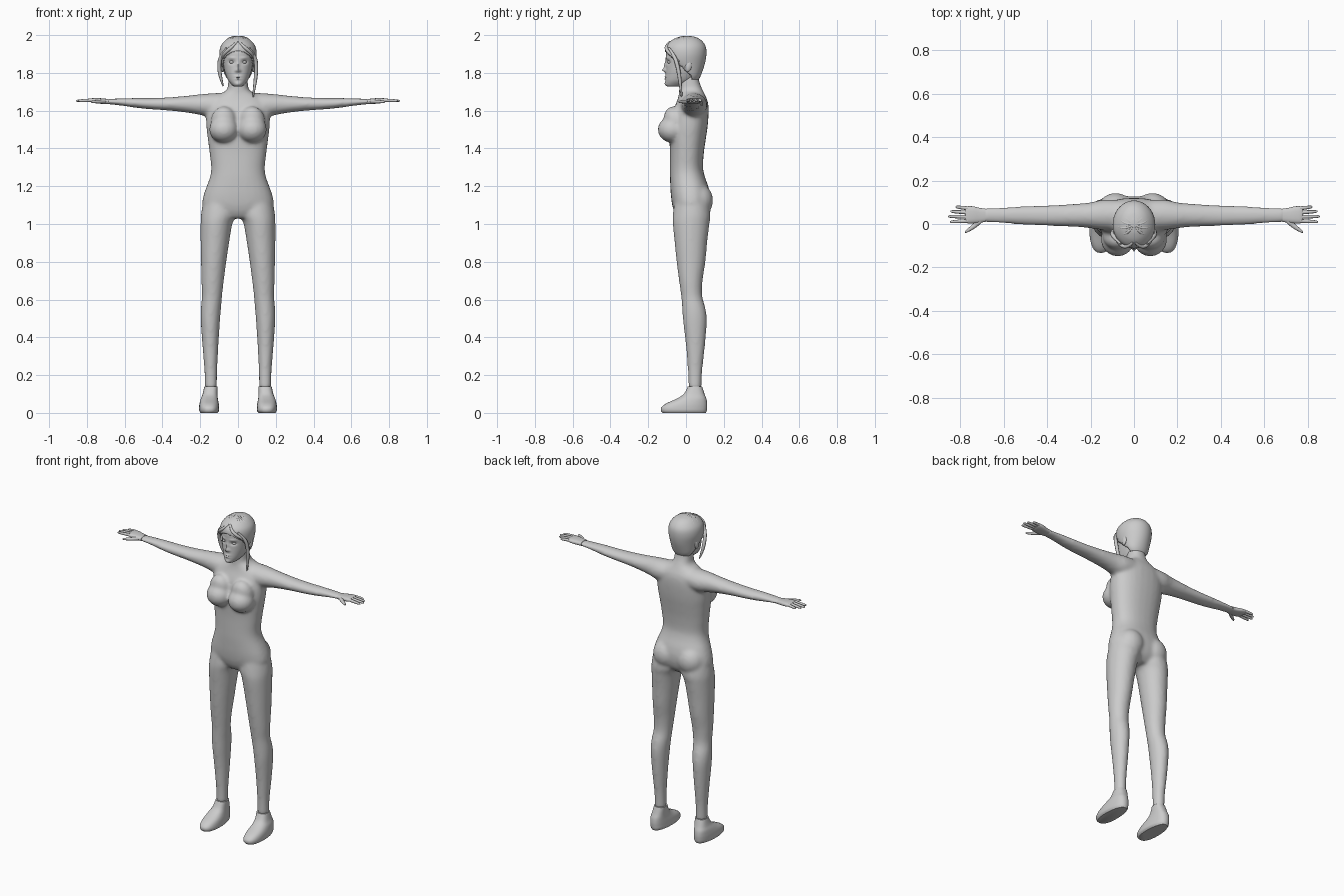
import bpy, bmesh, math
from mathutils import Vector, Matrix


def sgnpow(v, p):
    return math.copysign(abs(v) ** p, v)


def loft(bm, rings, axis='z', n=28, steps=4, p=2.0, s=1):
    """Smooth tube; ring = (position, a_min, a_max, b_min, b_max)."""
    sections = []
    for i in range(len(rings) - 1):
        r = [Vector(rings[min(max(j, 0), len(rings) - 1)]) for j in range(i - 1, i + 3)]
        for k in range(steps):
            t = k / steps
            sections.append(0.5 * (2 * r[1] + (r[2] - r[0]) * t
                                   + (2 * r[0] - 5 * r[1] + 4 * r[2] - r[3]) * t * t
                                   + (3 * r[1] - r[0] - 3 * r[2] + r[3]) * t ** 3))
    sections.append(Vector(rings[-1]))
    loops = []
    for q, a0, a1, b0, b1 in sections:
        loop = []
        for k in range(n):
            w = 2 * math.pi * k / n
            a = (a0 + a1) / 2 + (a1 - a0) / 2 * sgnpow(math.cos(w), 2 / p)
            b = (b0 + b1) / 2 + (b1 - b0) / 2 * sgnpow(math.sin(w), 2 / p)
            co = (a, b, q) if axis == 'z' else (q, a, b)
            loop.append(bm.verts.new((co[0] * s, co[1], co[2])))
        loops.append(loop)
    for l0, l1 in zip(loops, loops[1:]):
        for k in range(n):
            bm.faces.new((l0[k], l0[(k + 1) % n], l1[(k + 1) % n], l1[k]))
    bm.faces.new(loops[0])
    bm.faces.new(loops[-1])


def ball(bm, centre, radii, tilt=0.0):
    m = Matrix.Translation(centre) @ Matrix.Rotation(tilt, 4, 'X') @ Matrix.Diagonal((*radii, 1))
    bmesh.ops.create_uvsphere(bm, u_segments=20, v_segments=14, radius=1, matrix=m)


def finish(bm, name, angle=50):
    bmesh.ops.recalc_face_normals(bm, faces=bm.faces)
    me = bpy.data.meshes.new(name)
    bm.to_mesh(me)
    bm.free()
    ob = bpy.data.objects.new(name, me)
    bpy.context.collection.objects.link(ob)
    bpy.ops.object.select_all(action='DESELECT')
    ob.select_set(True)
    bpy.context.view_layer.objects.active = ob
    bpy.ops.object.shade_smooth_by_angle(angle=math.radians(angle))
    return ob


def sym(z, w, front, back):
    return (z, -w, w, front, back)


# Body: torso, arms and legs fused into one skin
bm = bmesh.new()
torso = [(1.03, .09, -.04, .08), (1.06, .15, -.06, .11), (1.10, .188, -.073, .125),
         (1.15, .183, -.08, .128), (1.20, .166, -.083, .118), (1.25, .148, -.085, .1),
         (1.30, .142, -.085, .09), (1.38, .151, -.085, .095), (1.45, .16, -.088, .105),
         (1.52, .168, -.085, .115), (1.60, .168, -.068, .12), (1.65, .15, -.048, .115),
         (1.685, .1, -.038, .10), (1.71, .06, -.036, .088), (1.75, .052, -.036, .072),
         (1.80, .05, -.03, .065)]
loft(bm, [sym(*r) for r in torso], p=2.3)
leg = [(1.12, .005, .185, -.06, .12), (1.05, .008, .196, -.07, .13), (1.0, .03, .198, -.07, .124),
       (.9, .047, .198, -.06, .112), (.8, .062, .196, -.05, .103), (.7, .075, .194, -.037, .088),
       (.62, .084, .191, -.026, .086), (.55, .09, .197, -.02, .104), (.48, .096, .197, -.015, .11),
       (.35, .104, .188, .0, .1), (.22, .11, .178, .01, .086), (.13, .111, .176, .013, .082)]
arm = [(.06, -.03, .11, 1.57, 1.695), (.14, -.028, .112, 1.565, 1.692), (.2, -.02, .1, 1.577, 1.687),
       (.26, -.014, .094, 1.588, 1.68), (.36, -.01, .088, 1.6, 1.671), (.46, -.006, .084, 1.607, 1.667),
       (.54, -.002, .081, 1.615, 1.667), (.62, .004, .076, 1.627, 1.665), (.695, .009, .072, 1.634, 1.663)]
for s in (1, -1):
    loft(bm, leg, s=s)
    loft(bm, arm, 'x', s=s)
    ball(bm, (s * .075, -.072, 1.5), (.078, .078, .07))
    ball(bm, (s * .075, -.055, 1.54), (.07, .06, .085), .35)
    ball(bm, (s * .085, .06, 1.125), (.085, .084, .09))
body = finish(bm, "body")
rm = body.modifiers.new("fuse", 'REMESH')
rm.mode, rm.voxel_size, rm.use_smooth_shade = 'VOXEL', .009, True
sm = body.modifiers.new("relax", 'SMOOTH')
sm.factor, sm.iterations = .5, 10

# Feet and hands
for s, side in ((1, "left"), (-1, "right")):
    bm = bmesh.new()
    loft(bm, [(0, .108, .198, -.125, .105), (.012, .1, .205, -.133, .11), (.03, .1, .206, -.13, .112),
              (.05, .102, .204, -.105, .112), (.075, .106, .198, -.05, .108), (.1, .108, .188, -.012, .098),
              (.14, .108, .178, .01, .085)], p=2.5, s=s)
    for v in bm.verts:  # narrower heel, wider toes
        k = 1 - .16 * min(max(v.co.y / .11, 0), 1) * (1 - min(v.co.z / .13, 1))
        v.co.x = s * .148 + (v.co.x - s * .148) * k
    finish(bm, side + "_foot")

    bm = bmesh.new()
    loft(bm, [(.685, .01, .071, 1.635, 1.662), (.71, .006, .074, 1.635, 1.664), (.74, .003, .081, 1.638, 1.667),
              (.765, .003, .082, 1.642, 1.667), (.777, .008, .078, 1.646, 1.664)], 'x', n=20, p=2.6, s=s)
    fingers = [((.765, .072), (.822, .079)), ((.768, .053), (.846, .058)),
               ((.768, .033), (.857, .035)), ((.766, .014), (.848, .01))]
    for (x0, y0), (x1, y1) in fingers:
        ring = []
        for t, r in ((0, .009), (.4, .0085), (.8, .007), (.95, .005), (1, .002)):
            y, z = y0 + (y1 - y0) * t, 1.656 - .004 * t
            ring.append((x0 + (x1 - x0) * t, y - r, y + r, z - r, z + r))
        loft(bm, ring, 'x', n=10, steps=2, s=s)
    thumb = [(.697, .01, .035, 1.638, 1.66), (.725, -.014, .016, 1.638, 1.658),
             (.75, -.03, -.007, 1.639, 1.656), (.772, -.04, -.026, 1.641, 1.653), (.778, -.041, -.036, 1.644, 1.65)]
    loft(bm, thumb, 'x', n=12, steps=3, s=s)
    finish(bm, side + "_hand")

# Head with sculpted face
bm = bmesh.new()
head = [(1.727, .018, -.092, -.04), (1.735, .031, -.107, .0), (1.76, .052, -.109, .04),
        (1.80, .068, -.107, .072), (1.84, .077, -.106, .09), (1.88, .082, -.107, .1),
        (1.92, .082, -.104, .1), (1.96, .066, -.08, .08), (1.985, .03, -.04, .04)]
loft(bm, [sym(*r) for r in head], n=72, steps=8, p=2.15)
bumps = [(.034, 1.857, .015, .010, -.011), (0, 1.815, .010, .010, .018), (0, 1.838, .007, .02, .010),
         (.012, 1.81, .006, .006, .005), (.034, 1.879, .018, .006, .004), (0, 1.78, .017, .004, .006),
         (0, 1.768, .014, .004, .006), (0, 1.774, .016, .002, -.003), (0, 1.742, .015, .009, .004)]
for v in bm.verts:
    if v.co.y < -.03:
        x, z = abs(v.co.x), v.co.z
        v.co.y -= sum(a * math.exp(-((x - bx) / sx) ** 2 - ((z - bz) / sz) ** 2) for bx, bz, sx, sz, a in bumps)
finish(bm, "head", 70)

bm = bmesh.new()
for s in (1, -1):
    ball(bm, (s * .033, -.085, 1.857), (.013, .013, .009))
finish(bm, "eyes")
bm = bmesh.new()
for s in (1, -1):
    ball(bm, (s * .082, .012, 1.835), (.01, .018, .03), -.2)
finish(bm, "ears")

# Hair cap with the face opening removed
bm = bmesh.new()
cap = [(1.762, .05, .0, .066), (1.79, .07, -.03, .08), (1.85, .09, -.1, .1), (1.9, .098, -.112, .108),
       (1.94, .092, -.107, .104), (1.97, .07, -.08, .084), (1.988, .043, -.045, .055), (1.996, .012, -.01, .02)]
loft(bm, [sym(*r) for r in cap], n=64, steps=8)
gone = [f for f in bm.faces
        if (c := f.calc_center_median()).y < .03 and c.z < 1.81 - c.y * .95 or c.z < 1.763]
bmesh.ops.delete(bm, geom=gone, context='FACES')
hair = finish(bm, "hair_cap")
so = hair.modifiers.new("thickness", 'SOLIDIFY')
so.thickness, so.offset = .006, -1


def lock(name, points, width):
    """Tapered strand of hair."""
    cu = bpy.data.curves.new(name, 'CURVE')
    cu.dimensions, cu.bevel_depth, cu.bevel_resolution, cu.use_fill_caps = '3D', width, 2, True
    sp = cu.splines.new('NURBS')
    sp.points.add(len(points) - 1)
    for i, (pt, co) in enumerate(zip(sp.points, points)):
        pt.co = (*co, 1)
        t = i / (len(points) - 1)
        pt.radius = .15 + .85 * math.sin(math.pi * (.12 + .85 * t)) ** .7
    sp.use_endpoint_u, sp.order_u, sp.resolution_u = True, 3, 6
    ob = bpy.data.objects.new(name, cu)
    bpy.context.collection.objects.link(ob)


# Combed locks over the cap, from the parting back and down
for s in (1, -1):
    for i in range(6):
        pts = []
        for k in range(7):
            t = k / 6
            a = math.radians(8 + (72 - 2 * i) * t)
            h = math.radians(-62 + 28 * i + 45 * t)
            pts.append((s * .097 * math.sin(a) * math.cos(h), .109 * math.sin(a) * math.sin(h),
                        1.888 + .105 * math.cos(a)))
        lock("combed_lock", pts, .008)
    # Swept fringe and face-framing strand
    lock("fringe", [(s * .005, -.085, 1.965), (s * .03, -.108, 1.94), (s * .06, -.098, 1.915),
                    (s * .082, -.07, 1.89), (s * .093, -.035, 1.86)], .01)
lock("long_strand", [(.06, -.09, 1.93), (.092, -.06, 1.89), (.098, -.04, 1.82),
                     (.09, -.03, 1.74), (.078, -.022, 1.665)], .011)
lock("short_strand", [(-.06, -.09, 1.93), (-.094, -.06, 1.89), (-.101, -.04, 1.83),
                      (-.092, -.03, 1.77), (-.078, -.022, 1.73)], .011)
